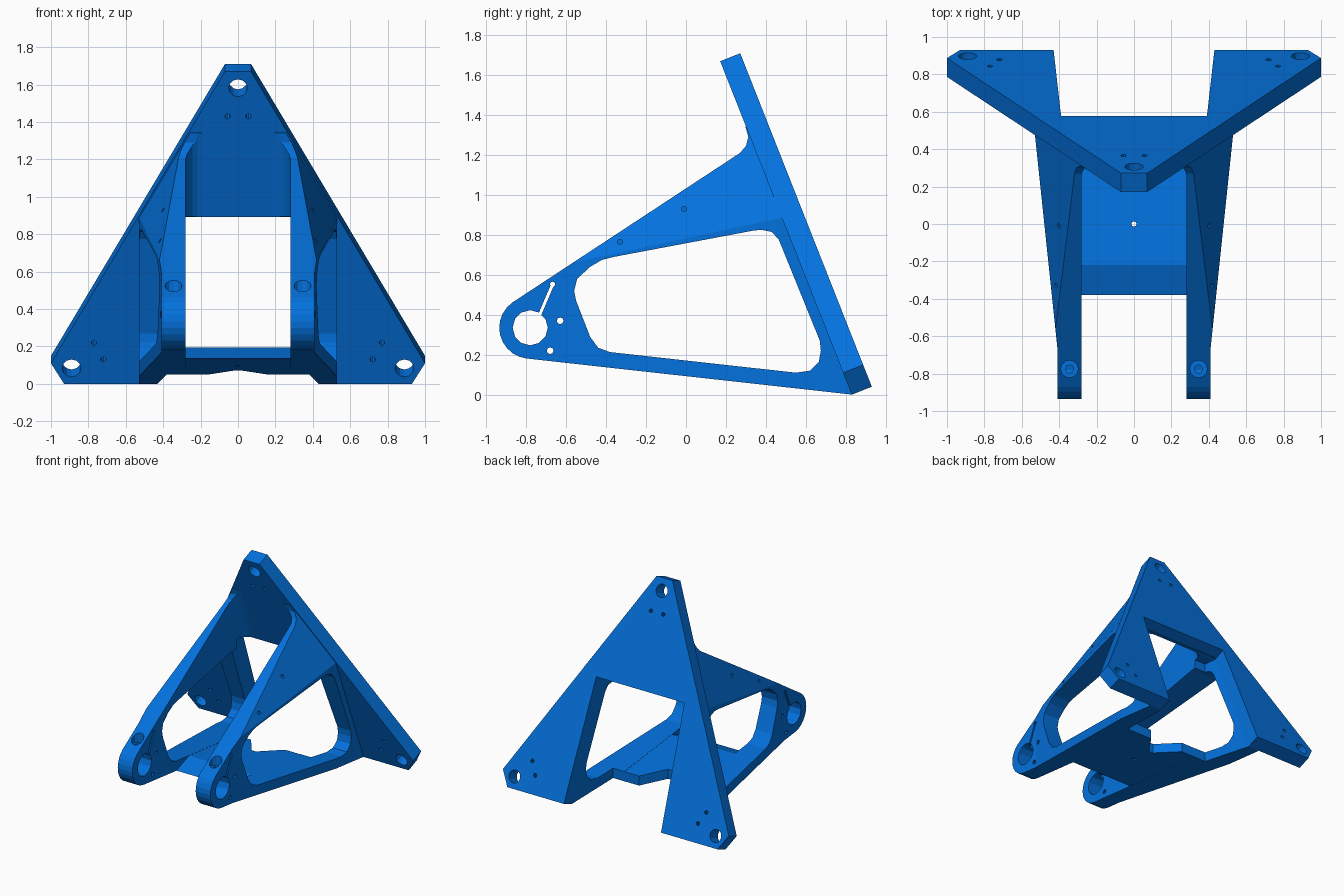
import bpy, bmesh, math
from mathutils import Matrix, Vector

if "Cube" in bpy.data.objects:
    bpy.data.objects.remove(bpy.data.objects["Cube"], do_unlink=True)

blue = bpy.data.materials.new("blue")
blue.use_nodes = True
col = (0.001, 0.165, 0.72, 1)
blue.diffuse_color = col
blue.node_tree.nodes["Principled BSDF"].inputs["Base Color"].default_value = col


def frame(a, b, origin=(0, 0, 0)):
    """Matrix whose local x, y axes are a, b and whose z axis is a x b."""
    a, b = Vector(a).normalized(), Vector(b).normalized()
    m = Matrix((a, b, a.cross(b))).transposed().to_4x4()
    m.translation = Vector(origin)
    return m


UP = (0, -0.367, 0.93)          # up the sloped plate
OUT = (0, -0.93, -0.367)        # out of its front face
FOOT = (0, 0.83, 0)
SIDE = frame((0, 1, 0), (0, 0, 1))
TOP = frame((1, 0, 0), (0, 1, 0))
PLATE = frame((1, 0, 0), UP, FOOT)
CHANNEL = frame((1, 0, 0), OUT, FOOT)


def prism(name, prisms):
    """One object from (points, frame, start, end) prisms, wound outwards."""
    bm = bmesh.new()
    for pts, m, d0, d1 in prisms:
        n = len(pts)
        area = sum(pts[i - 1][0] * pts[i][1] - pts[i][0] * pts[i - 1][1] for i in range(n))
        if area < 0:
            pts = pts[::-1]
        lo = [bm.verts.new(m @ Vector((x, y, d0))) for x, y in pts]
        hi = [bm.verts.new(m @ Vector((x, y, d1))) for x, y in pts]
        bm.faces.new(lo[::-1])
        bm.faces.new(hi)
        for i in range(n):
            j = (i + 1) % n
            bm.faces.new((lo[i], lo[j], hi[j], hi[i]))
    me = bpy.data.meshes.new(name)
    bm.to_mesh(me)
    bm.free()
    me.materials.append(blue)
    ob = bpy.data.objects.new(name, me)
    bpy.context.scene.collection.objects.link(ob)
    return ob


def combine(ob, other, op):
    """Apply a boolean and remove the helper."""
    other.hide_render = True
    mod = ob.modifiers.new("bool", 'BOOLEAN')
    mod.operation, mod.object, mod.solver = op, other, 'MANIFOLD'
    bpy.context.view_layer.objects.active = ob
    bpy.ops.object.modifier_apply(modifier=mod.name)
    bpy.data.objects.remove(other, do_unlink=True)


def arc(cx, cy, r, a0, a1, n):
    return [(cx + r * math.cos(math.radians(a0 + (a1 - a0) * i / n)),
             cy + r * math.sin(math.radians(a0 + (a1 - a0) * i / n))) for i in range(n + 1)]


def circle(cx, cy, r, n=12):
    return arc(cx, cy, r, 0, 360, n)[:-1]


def mirrored(pts):
    return pts + [(-x, y) for x, y in reversed(pts)]


# Arms: side profile across the full width
profile = arc(-0.78, 0.335, 0.155, 262, 126, 10) + [
    (0.27, 1.21), (0.30, 1.245), (0.312, 1.29), (0.298, 1.34),
    (0.313, 1.365), (0.812, 0.10), (0.848, 0.01), (0.826, 0.001)]
body = prism("bracket_frame", [(profile, SIDE, -0.6, 0.6)])

# Tapered plan of the arms
plan = mirrored([(0.41, -1.1), (0.41, -0.66), (0.53, 0.48), (0.53, 1.1)])
combine(body, prism("plan", [(plan, TOP, -0.5, 2.5)]), 'INTERSECT')

# Leaning upper flanks, in line with the plate edges
square = [(-3, -3), (3, -3), (3, 3), (-3, 3)]
for s in (1, -1):
    n = Vector((s, -0.216, 0.515)).normalized()
    m = n.to_track_quat('Z', 'Y').to_matrix().to_4x4()
    m.translation = Vector((s * 0.528, 0.48, 0.89))
    combine(body, prism("flank_cutter", [(square, m, 0, 3)]), 'DIFFERENCE')

# Channel between the arms, filleted against the plate
channel = mirrored([(0.28, 2.4)] + arc(0.19, 0.09, 0.09, 0, -90, 5))
combine(body, prism("channel_cutter", [(channel, CHANNEL, -3, 2)]), 'DIFFERENCE')

# Large side windows
window = [(-0.56, 0.52), (-0.545, 0.58), (-0.48, 0.64), (-0.42, 0.675), (-0.36, 0.69),
          (0.34, 0.822), (0.38, 0.825), (0.43, 0.815), (0.465, 0.775), (0.67, 0.27),
          (0.675, 0.22), (0.665, 0.165), (0.62, 0.12), (0.55, 0.11), (-0.38, 0.213),
          (-0.44, 0.235), (-0.48, 0.29), (-0.55, 0.47)]
combine(body, prism("window_cutter", [(window, SIDE, -1, 1)]), 'DIFFERENCE')

# Floor joining the arms
floor = [(-0.38, 0.136), (0.60, 0.0264), (0.60, 0.103), (-0.22, 0.194)]
combine(body, prism("floor", [(floor, SIDE, -0.30, 0.30)]), 'UNION')

# Rear opening, with a shallow V in the floor edge
notch = mirrored([(0.449, 1.0), (0.379, 0.38), (0.15, 0.38), (0.02, 0.20)])
combine(body, prism("rear_cutter", [(notch, TOP, -0.5, 0.895)]), 'DIFFERENCE')

# Sloped three-cornered back plate with its lower notch
plate = mirrored([(0.39, 0.96), (0.43, 0), (0.93, 0), (1.0, 0.118), (0.07, 1.795)])
combine(body, prism("back_plate", [(plate, PLATE, -0.108, 0)]), 'UNION')

# Bolt and pin holes through the plate
holes = [(0, 1.70, 0.05)]
for s in (1, -1):
    holes += [(s * 0.89, 0.09, 0.05), (s * 0.055, 1.537, 0.015),
              (s * 0.77, 0.236, 0.015), (s * 0.72, 0.14, 0.015)]
combine(body, prism("plate_holes", [(circle(x, v, r, 12 if r > 0.03 else 8), PLATE, -0.2, 0.06)
                                    for x, v, r in holes]), 'DIFFERENCE')

# Axle bores, pin holes, clamp slits and flank holes
slit = [(-0.743, 0.395), (-0.729, 0.389), (-0.661, 0.548), (-0.675, 0.554)]
cuts = []
for a, b in ((0.2, 0.7), (-0.7, -0.2)):
    cuts += [(circle(-0.78, 0.335, 0.088), SIDE, a, b),
             (circle(-0.63, 0.37, 0.017, 8), SIDE, a, b),
             (circle(-0.68, 0.22, 0.017, 8), SIDE, a, b)]
for a, b in ((0.36, 0.7), (-0.7, -0.36)):
    cuts += [(circle(-0.01, 0.93, 0.013, 8), SIDE, a, b),
             (circle(-0.33, 0.765, 0.013, 8), SIDE, a, b)]
combine(body, prism("side_holes", cuts), 'DIFFERENCE')
combine(body, prism("slits", [(slit, SIDE, -0.7, 0.7)]), 'DIFFERENCE')
combine(body, prism("slit_ends", [(circle(-0.668, 0.553, 0.013, 8), SIDE, -0.7, 0.7)]), 'DIFFERENCE')

# Clamp screw counterbores and the drain hole in the floor
combine(body, prism("counterbores", [(circle(s * 0.345, -0.775, 0.046), TOP, 0.475, 0.8)
                                     for s in (1, -1)]), 'DIFFERENCE')
bores = [(circle(s * 0.345, -0.775, 0.022, 8), TOP, 0.36, 0.6) for s in (1, -1)]
bores.append((circle(0, 0, 0.014, 8), TOP, -0.1, 0.4))
combine(body, prism("screw_bores", bores), 'DIFFERENCE')
